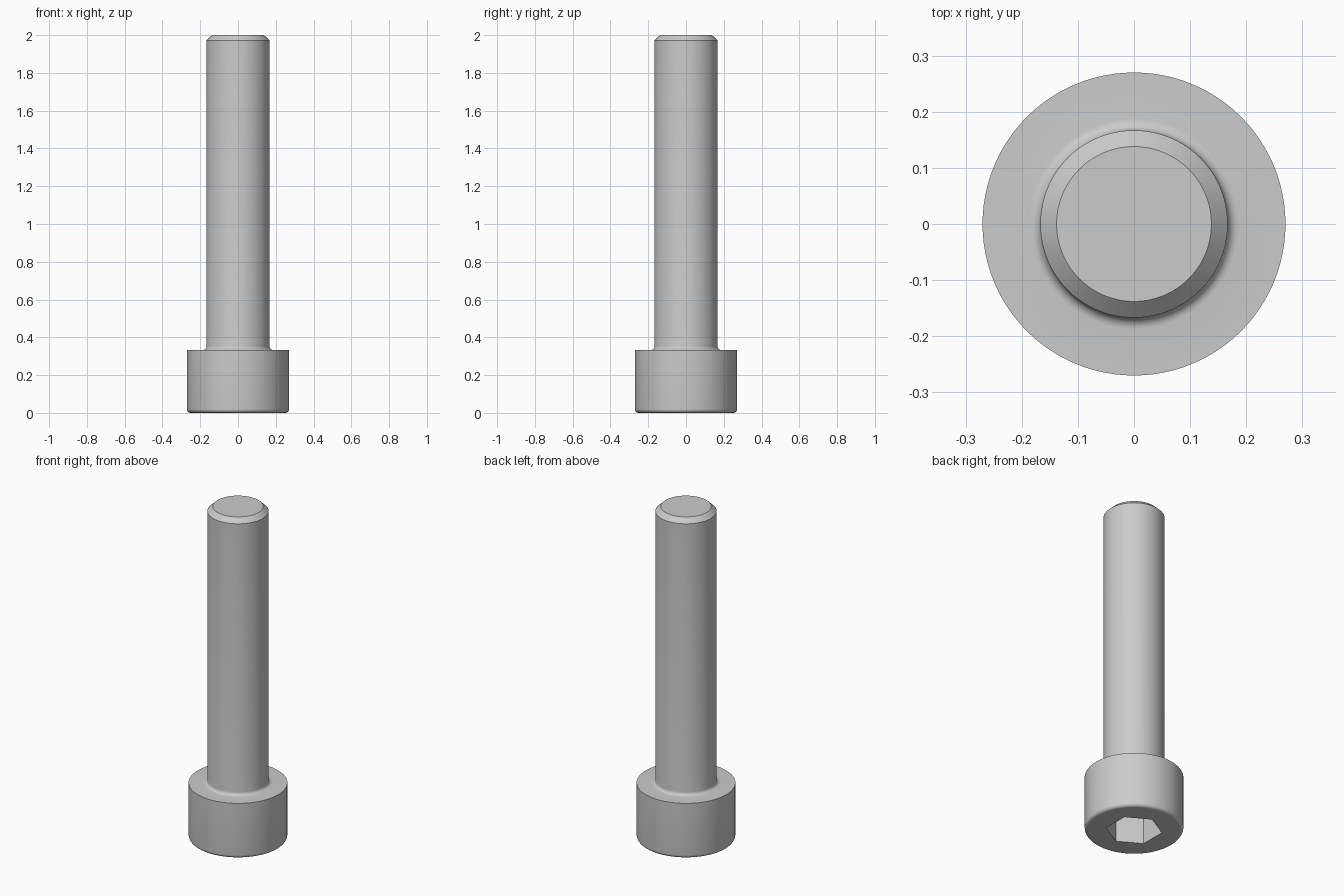
import bpy, bmesh, math

if "Cube" in bpy.data.objects:
    bpy.data.objects.remove(bpy.data.objects["Cube"])

SEG = 96

def arc(cx, cz, r, a0, a1, n=6):
    """Points of a fillet arc, angles in degrees."""
    return [(cx + r * math.cos(math.radians(a0 + (a1 - a0) * i / n)),
             cz + r * math.sin(math.radians(a0 + (a1 - a0) * i / n))) for i in range(n + 1)]

def lathe(name, profile):
    """Closed solid turned round the z axis, with flat end caps."""
    bm = bmesh.new()
    rings = [[bm.verts.new((r * math.cos(2 * math.pi * i / SEG),
                            r * math.sin(2 * math.pi * i / SEG), z)) for i in range(SEG)]
             for r, z in profile]
    for a, b in zip(rings, rings[1:]):
        for i in range(SEG):
            j = (i + 1) % SEG
            bm.faces.new((a[i], a[j], b[j], b[i]))
    bm.faces.new(rings[0][::-1])
    bm.faces.new(rings[-1])
    me = bpy.data.meshes.new(name)
    bm.to_mesh(me)
    bm.free()
    ob = bpy.data.objects.new(name, me)
    bpy.context.collection.objects.link(ob)
    return ob

steel = bpy.data.materials.new("steel_grey")
steel.diffuse_color = (0.6, 0.6, 0.6, 1)
steel.use_nodes = True
steel.node_tree.nodes["Principled BSDF"].inputs["Base Color"].default_value = steel.diffuse_color

# Bolt: rounded head edge, fillet under the head, chamfered tip
profile = (arc(0.25, 0.02, 0.02, -90, 0)
           + [(0.27, 0.333)]
           + arc(0.187, 0.353, 0.02, 270, 180)
           + [(0.167, 1.972), (0.138, 2.0)])
bolt = lathe("socket_head_bolt", profile)
bolt.data.materials.append(steel)

# Hexagonal key socket in the underside of the head
depth = 0.17
bpy.ops.mesh.primitive_cylinder_add(vertices=6, radius=0.267 / math.sqrt(3), depth=depth + 0.1,
                                    location=(0, 0, (depth - 0.1) / 2))
cutter = bpy.context.object
cutter.name = "hex_socket_cutter"
cutter.hide_render = True
cutter.data.materials.append(steel)

cut = bolt.modifiers.new("socket", 'BOOLEAN')
cut.operation = 'DIFFERENCE'
cut.solver = 'EXACT'
cut.object = cutter
bpy.ops.object.select_all(action='DESELECT')
bolt.select_set(True)
bpy.context.view_layer.objects.active = bolt
bpy.ops.object.modifier_apply(modifier=cut.name)
bpy.data.objects.remove(cutter)

bpy.ops.object.shade_smooth_by_angle(angle=math.radians(30))
